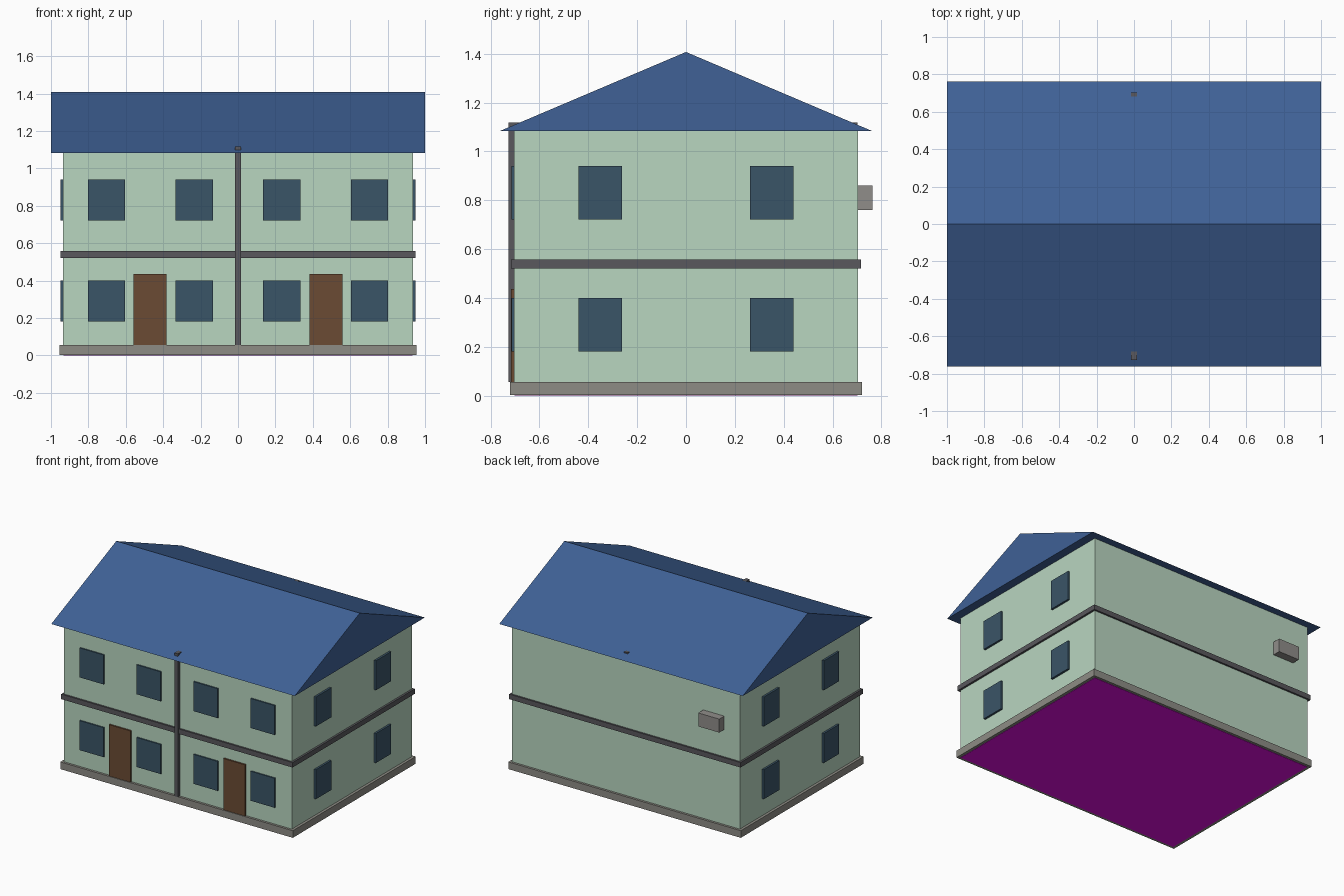
import bpy

cube = bpy.data.objects.get("Cube")
if cube:
    bpy.data.objects.remove(cube, do_unlink=True)


def material(name, rgb):
    mat = bpy.data.materials.new(name)
    mat.use_nodes = True
    color = (*rgb, 1.0)
    mat.diffuse_color = color
    mat.node_tree.nodes["Principled BSDF"].inputs["Base Color"].default_value = color
    return mat


wall_green = material("pale green wall", (0.485, 0.67, 0.53))
roof_blue = material("blue roof", (0.05, 0.12, 0.305))
glass = material("dark blue glass", (0.042, 0.09, 0.135))
wood = material("brown wood", (0.145, 0.07, 0.034))
trim_grey = material("dark grey trim", (0.10, 0.098, 0.11))
stone = material("light grey stone", (0.27, 0.265, 0.235))
metal = material("light grey metal", (0.28, 0.27, 0.255))
magenta = material("bright magenta", (0.76, 0.004, 0.76))


def mesh_object(name, verts, faces, mat):
    mesh = bpy.data.meshes.new(name)
    mesh.from_pydata(verts, [], faces)
    mesh.materials.append(mat)
    obj = bpy.data.objects.new(name, mesh)
    bpy.context.collection.objects.link(obj)
    return obj


def box(name, xs, ys, zs, mat):
    """Box from the low and high limit on each axis."""
    verts = [(x, y, z) for x in sorted(xs) for y in sorted(ys) for z in sorted(zs)]
    faces = [(0, 1, 3, 2), (4, 6, 7, 5), (0, 4, 5, 1),
             (2, 3, 7, 6), (0, 2, 6, 4), (1, 5, 7, 3)]
    return mesh_object(name, verts, faces, mat)


WALL_X, WALL_Y = 0.935, 0.704
EAVE_Z, RIDGE_Z = 1.083, 1.407
ROOF_Y = 0.763
INSET = 0.002

# Foundation, walls and the band between floors
box("foundation", (-0.955, 0.955), (-0.721, 0.721), (INSET, 0.055), stone)
box("walls", (-WALL_X, WALL_X), (-WALL_Y, WALL_Y), (0.05, EAVE_Z), wall_green)
box("floor_band", (-0.95, 0.95), (-0.717, 0.717), (0.521, 0.558), trim_grey)

# Inner core behind the walls, which shows as the underside of the house
core_x, core_y = WALL_X - INSET, WALL_Y - INSET
box("inner_core", (-core_x, core_x), (-core_y, core_y), (0, EAVE_Z - INSET), magenta)

# Gabled roof, closed underneath
roof_verts = [(x, y, z) for x in (-1, 1)
              for y, z in ((-ROOF_Y, EAVE_Z), (ROOF_Y, EAVE_Z), (0, RIDGE_Z))]
mesh_object("roof", roof_verts,
            [(0, 2, 1), (3, 4, 5), (0, 1, 4, 3), (0, 3, 5, 2), (1, 2, 5, 4)],
            roof_blue)

# Party wall divider, its top corners poking through the eaves
box("divider", (-0.015, 0.015), (-0.726, 0.703), (0.055, 1.118), trim_grey)

# Windows on both floors, front and sides
for floor, sill in (("lower", 0.181), ("upper", 0.721)):
    zs = (sill, sill + 0.219)
    for side, s in (("left", 1), ("right", -1)):
        for place, near in (("inner", 0.135), ("outer", 0.603)):
            box(f"{floor}_{side}_{place}_front_window",
                (s * near, s * (near + 0.198)), (-0.714, -0.695), zs, glass)
        for place, t in (("front", -1), ("back", 1)):
            box(f"{floor}_{side}_side_{place}_window",
                (s * 0.93, s * 0.95), (t * 0.262, t * 0.441), zs, glass)

# Front doors
for side, s in (("left", 1), ("right", -1)):
    box(f"{side}_door", (s * 0.381, s * 0.560), (-0.716, -0.695), (0.055, 0.436), wood)

# Air conditioner box on the back wall
box("air_conditioner", (-0.807, -0.635), (0.695, 0.763), (0.76, 0.86), metal)
